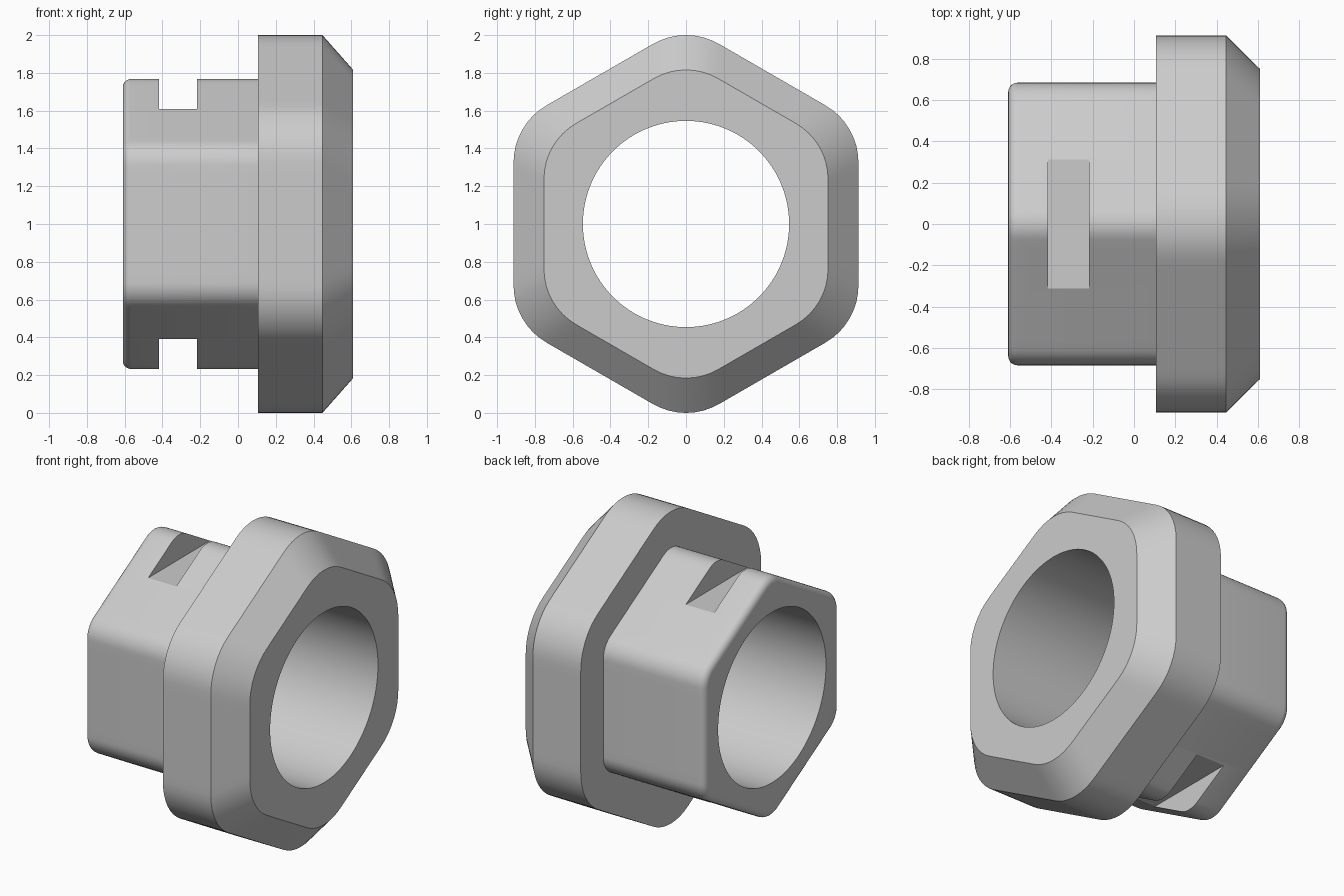
import bpy
import bmesh
from math import sin, cos, pi, radians, sqrt
from mathutils import Vector

if "Cube" in bpy.data.objects:
    bpy.data.objects.remove(bpy.data.objects["Cube"], do_unlink=True)

BORE_RADIUS = 0.546
BACK, STEP, RIM, NOSE = -0.61, 0.107, 0.447, 0.61
BODY, BODY_ROUND, FILLET = 0.685, 0.149, 0.045
CENTRE = Vector((0, 0, 1))


def hex_ring(x, apothem, rounding, arc=8, flat=12):
    """Rounded hexagon across the x axis, with a corner at the top."""
    points = []
    for i in range(6):
        corner = i * pi / 3
        reach = (apothem - rounding) / cos(pi / 6)
        for j in range(arc + 1):
            a = corner + (j / arc - 0.5) * pi / 3
            points.append(Vector((x, reach * sin(corner) + rounding * sin(a),
                                  reach * cos(corner) + rounding * cos(a))))
        nxt = corner + pi / 3
        a = corner + pi / 6
        end = Vector((x, reach * sin(nxt) + rounding * sin(a),
                      reach * cos(nxt) + rounding * cos(a)))
        start = points[-1]
        points += [start.lerp(end, k / flat) for k in range(1, flat)]
    return points


def bore_ring(x, outline):
    """Circle whose points lie at the same angles as the outline."""
    ring = []
    for p in outline:
        d = Vector((0, p.y, p.z)).normalized() * BORE_RADIUS
        ring.append(Vector((x, d.y, d.z)))
    return ring


# Metal
metal = bpy.data.materials.new("light grey")
metal.use_nodes = True
grey = (0.6, 0.6, 0.6, 1)
metal.diffuse_color = grey
metal.node_tree.nodes["Principled BSDF"].inputs["Base Color"].default_value = grey

# Outline rings: filleted body end, body, flange, chamfered nose, bore
rings = []
steps = 5
for i in range(steps + 1):
    t = i / steps * pi / 2
    inset = FILLET * (1 - sin(t))
    rings.append(hex_ring(BACK + FILLET * (1 - cos(t)), BODY - inset, BODY_ROUND - inset))
rings += [hex_ring(STEP, BODY, BODY_ROUND),
          hex_ring(STEP, 0.913, 0.35),
          hex_ring(RIM, 0.913, 0.35),
          hex_ring(NOSE, 0.752, 0.34)]
rings += [bore_ring(NOSE, rings[-1]), bore_ring(BACK, rings[-1])]

bm = bmesh.new()
loops = [[bm.verts.new(p + CENTRE) for p in ring] for ring in rings]
for a, b in zip(loops, loops[1:] + loops[:1]):
    for i in range(len(a)):
        j = (i + 1) % len(a)
        bm.faces.new((a[i], a[j], b[j], b[i]))
bmesh.ops.recalc_face_normals(bm, faces=bm.faces)
mesh = bpy.data.meshes.new("flanged_hex_bushing")
bm.to_mesh(mesh)
bm.free()
mesh.materials.append(metal)
bushing = bpy.data.objects.new("flanged_hex_bushing", mesh)
bpy.context.collection.objects.link(bushing)
bpy.context.view_layer.objects.active = bushing

# Slots across the top and bottom corners
for name, side in (("top_slot", 1), ("bottom_slot", -1)):
    bpy.ops.mesh.primitive_cube_add(size=1, location=(-0.318, 0, 1 + side * 0.81))
    cutter = bpy.context.object
    cutter.name = name + "_cutter"
    cutter.scale = (0.2, 1, 0.4)
    cutter.hide_render = True
    cutter.data.materials.append(metal)
    cut = bushing.modifiers.new(name, 'BOOLEAN')
    cut.operation = 'DIFFERENCE'
    cut.solver = 'EXACT'
    cut.object = cutter
    bpy.context.view_layer.update()
    bpy.ops.object.select_all(action='DESELECT')
    bushing.select_set(True)
    bpy.context.view_layer.objects.active = bushing
    bpy.ops.object.modifier_apply(modifier=name)
    bpy.data.objects.remove(cutter, do_unlink=True)

bpy.ops.object.shade_smooth_by_angle(angle=radians(25))
